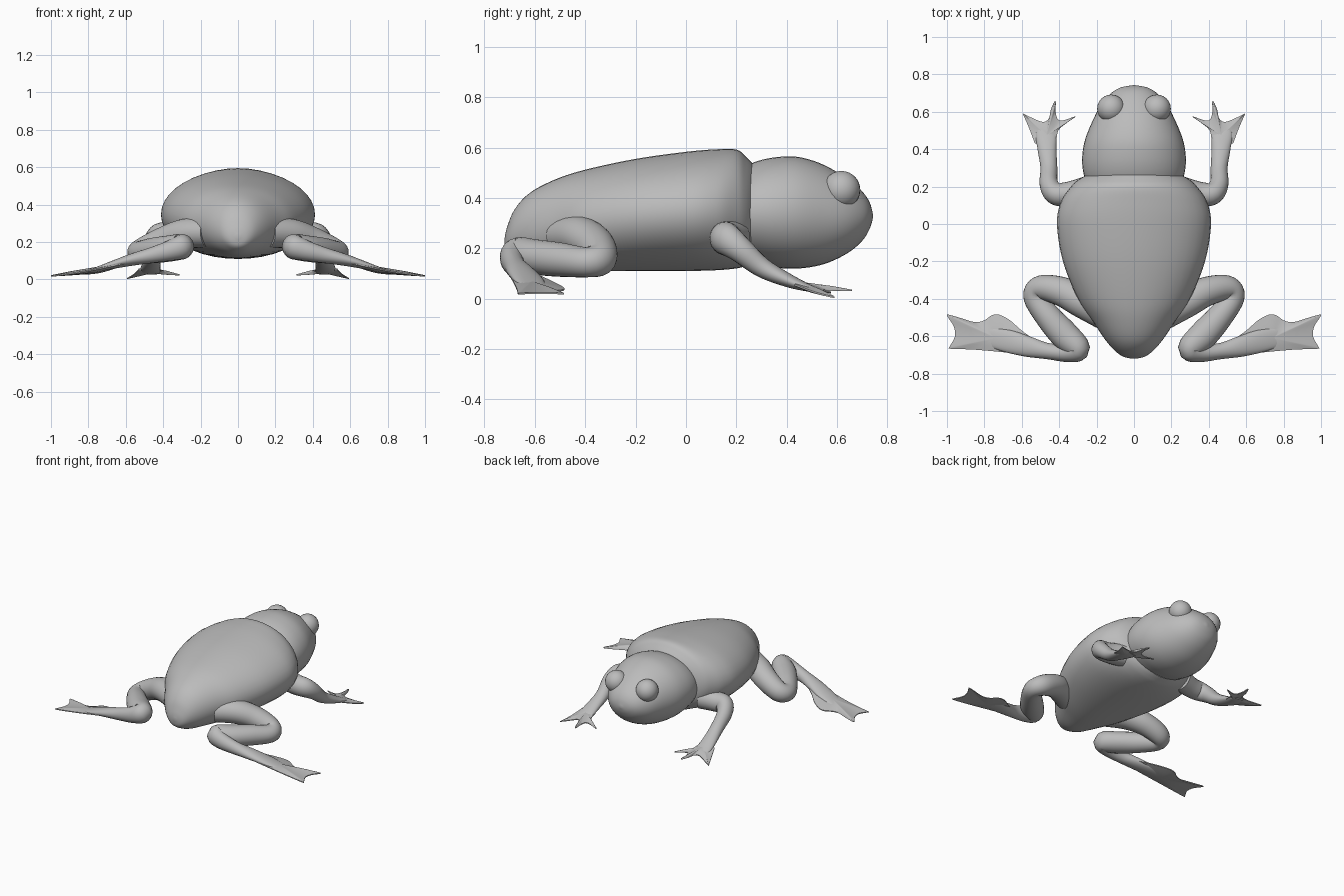
import bpy, bmesh, math
from mathutils import Vector

if "Cube" in bpy.data.objects:
    bpy.data.objects.remove(bpy.data.objects["Cube"])

skin = bpy.data.materials.new("grey skin")
skin.diffuse_color = (0.5, 0.5, 0.5, 1)
skin.use_nodes = True
skin.node_tree.nodes["Principled BSDF"].inputs["Base Color"].default_value = skin.diffuse_color


def finish(bm, name, mirror=False, angle=60):
    bmesh.ops.recalc_face_normals(bm, faces=bm.faces)
    me = bpy.data.meshes.new(name)
    bm.to_mesh(me)
    bm.free()
    ob = bpy.data.objects.new(name, me)
    bpy.context.collection.objects.link(ob)
    me.materials.append(skin)
    if mirror:
        m = ob.modifiers.new("Mirror", "MIRROR")
        m.use_mirror_merge = False
    bpy.ops.object.select_all(action='DESELECT')
    ob.select_set(True)
    bpy.context.view_layer.objects.active = ob
    bpy.ops.object.shade_smooth_by_angle(angle=math.radians(angle))
    return ob


def smooth_path(pts, n):
    """Catmull-Rom through points of any dimension."""
    out = []
    for i in range(len(pts) - 1):
        a, b, c, d = (pts[max(i - 1, 0)], pts[i], pts[i + 1], pts[min(i + 2, len(pts) - 1)])
        for k in range(n):
            t = k / n
            out.append([0.5 * (2 * q + (r - p) * t + (2 * p - 5 * q + 4 * r - s) * t * t
                               + (3 * q - p - 3 * r + s) * t ** 3)
                        for p, q, r, s in zip(a, b, c, d)])
    out.append(list(pts[-1]))
    return out


def loft(name, sections, n=5, sides=24, upright=False, mirror=False, angle=60):
    """Elliptical sections (x, y, z, half width, half height) along a path."""
    path = smooth_path(sections, n)
    bm = bmesh.new()
    rings = []
    for i, (x, y, z, w, h) in enumerate(path):
        t = Vector(path[min(i + 1, len(path) - 1)][:3]) - Vector(path[max(i - 1, 0)][:3])
        if upright:
            t = Vector((0, 1, 0))
        side = t.cross(Vector((0, 0, 1))).normalized()
        up = side.cross(t).normalized()
        w, h = max(w, .002), max(h, .002)
        rings.append([bm.verts.new(Vector((x, y, z)) + side * w * math.cos(a) + up * h * math.sin(a))
                      for a in (2 * math.pi * k / sides for k in range(sides))])
    for r, s in zip(rings, rings[1:]):
        for k in range(sides):
            j = (k + 1) % sides
            bm.faces.new((r[k], r[j], s[j], s[k]))
    bm.faces.new(rings[0])
    bm.faces.new(rings[-1])
    return finish(bm, name, mirror, angle)


def web(name, centre, rim, thick=.003):
    """Webbed plate with a curved rim, thickening towards the middle."""
    rim = smooth_path(rim, 3)
    c = Vector(centre)
    bm = bmesh.new()
    for_side = []
    for s in (1, -1):
        edge = [bm.verts.new(Vector(p) + Vector((0, 0, s * thick))) for p in rim]
        mid = [bm.verts.new(Vector(p).lerp(c, .4) + Vector((0, 0, s * .01))) for p in rim]
        tip = bm.verts.new(c + Vector((0, 0, s * .015)))
        for_side.append(edge)
        for i in range(len(rim)):
            j = (i + 1) % len(rim)
            bm.faces.new((edge[i], edge[j], mid[j], mid[i]))
            bm.faces.new((mid[i], mid[j], tip))
    top, low = for_side
    for i in range(len(rim)):
        j = (i + 1) % len(rim)
        bm.faces.new((top[j], top[i], low[i], low[j]))
    return finish(bm, name, True)


def barrel(rows):
    """Rows of (y, half width, bottom z, top z) to loft sections."""
    return [(0, y, (lo + hi) / 2, w, (hi - lo) / 2) for y, w, lo, hi in rows]


# Trunk
loft("body", barrel([
    (-.72, .01, .22, .24), (-.71, .055, .18, .285), (-.68, .10, .155, .355), (-.62, .153, .13, .42),
    (-.52, .22, .118, .473), (-.40, .3, .112, .512), (-.2, .38, .11, .555), (0, .412, .11, .583),
    (.12, .39, .113, .593), (.2, .337, .12, .592), (.24, .293, .13, .562), (.27, .235, .14, .53)]),
    sides=40, upright=True, angle=45)

# Head
loft("head", barrel([
    (.2, .25, .16, .51), (.28, .272, .14, .545), (.36, .277, .123, .562), (.45, .262, .12, .562),
    (.55, .222, .138, .53), (.64, .175, .18, .475), (.7, .122, .23, .425), (.73, .07, .28, .38),
    (.742, .008, .32, .335)]), sides=40, upright=True)

# Eyes
bm = bmesh.new()
bmesh.ops.create_uvsphere(bm, u_segments=24, v_segments=16, radius=.075)
bmesh.ops.translate(bm, verts=bm.verts, vec=(.122, .617, .432))
finish(bm, "eyes", True)

# Front limbs
loft("front_legs", [
    (.25, .18, .25, .075, .075), (.35, .16, .24, .066, .068), (.42, .163, .235, .06, .065),
    (.455, .215, .195, .05, .052), (.455, .3, .125, .045, .04), (.465, .4, .075, .05, .028),
    (.47, .48, .045, .055, .016), (.46, .53, .032, .04, .006)], mirror=True)
web("front_feet", (.468, .47, .05), [
    (.415, .44, .055), (.405, .50, .045), (.36, .54, .033), (.316, .57, .025), (.32, .574, .025),
    (.375, .555, .03), (.408, .56, .035), (.42, .61, .034), (.417, .652, .033), (.426, .654, .033),
    (.445, .61, .033), (.455, .565, .034), (.485, .545, .032), (.54, .565, .018), (.588, .588, .007),
    (.59, .58, .007), (.56, .51, .025), (.53, .43, .055)])

# Hind limbs: thigh, knee, shank, heel and instep in one sweep
loft("hind_legs", [
    (.16, -.48, .25, .085, .08), (.28, -.415, .245, .085, .08), (.39, -.36, .21, .078, .075),
    (.50, -.342, .16, .066, .068), (.53, -.395, .145, .06, .06), (.455, -.50, .155, .07, .068),
    (.37, -.595, .165, .077, .07), (.30, -.667, .175, .065, .068), (.36, -.688, .155, .05, .055),
    (.46, -.68, .13, .043, .042), (.57, -.655, .105, .055, .032), (.68, -.625, .075, .06, .02),
    (.80, -.60, .042, .045, .007)], n=6, mirror=True)
web("hind_feet", (.74, -.61, .055), [
    (.5, -.64, .115), (.6, -.57, .085), (.66, -.517, .06), (.72, -.485, .042), (.76, -.488, .034),
    (.80, -.515, .03), (.85, -.525, .028), (.92, -.505, .023), (.99, -.485, .02), (.997, -.495, .02),
    (.965, -.545, .022), (.957, -.60, .022), (.985, -.655, .02), (.98, -.667, .02),
    (.85, -.672, .038), (.66, -.69, .075), (.5, -.715, .115)])
